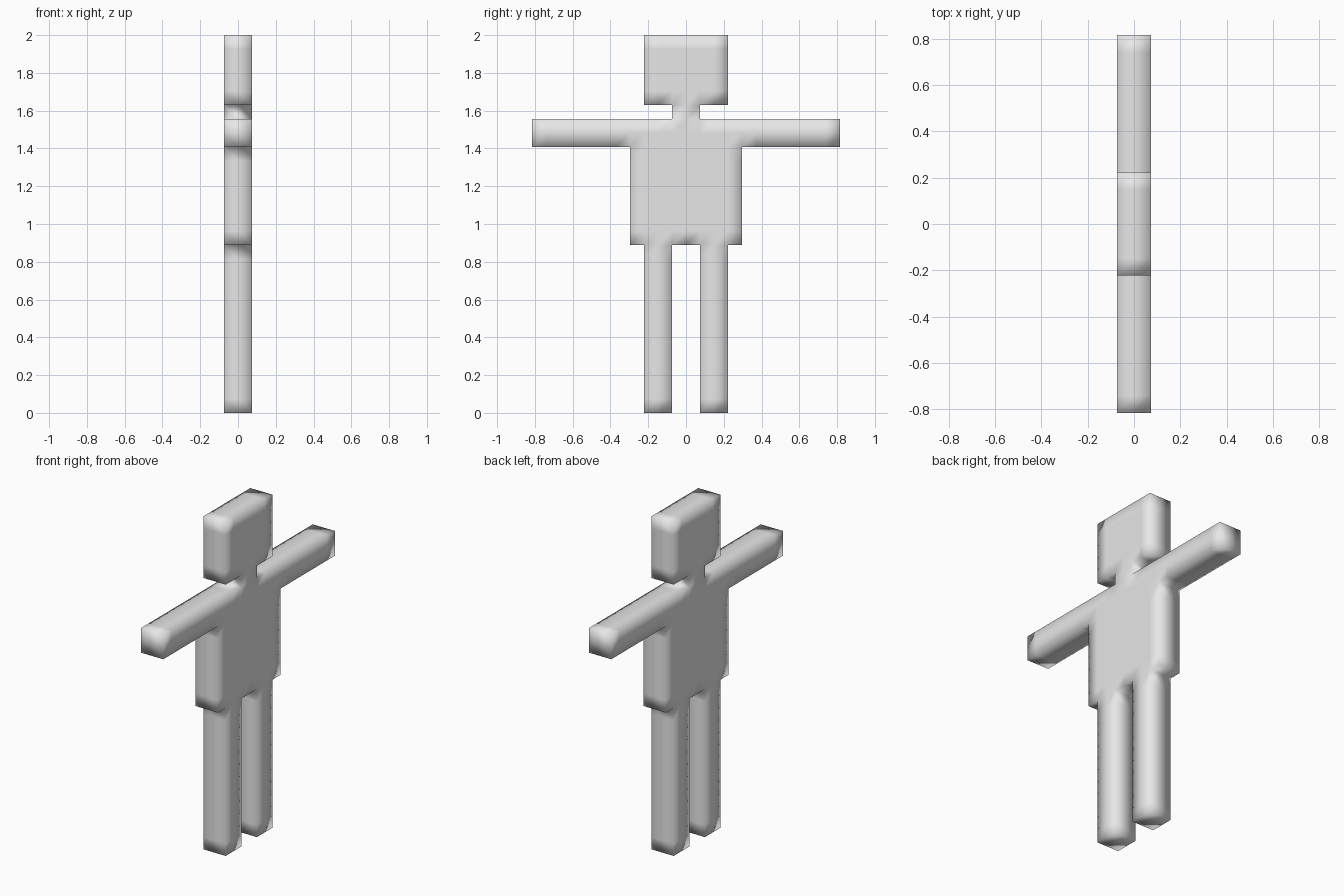
import bpy, bmesh
from mathutils import Vector
from itertools import product

if "Cube" in bpy.data.objects:
    bpy.data.objects.remove(bpy.data.objects["Cube"])

U = 2 / 27  # block size: the figure is 27 blocks tall and 2 blocks thick

# Body parts as block ranges: (y0, y1, z0, z1)
parts = {
    "left_leg": (-3, -1, 0, 12),
    "right_leg": (1, 3, 0, 12),
    "torso": (-4, 4, 12, 21),
    "arms": (-11, 11, 19, 21),
    "neck": (-1, 1, 21, 22),
    "head": (-3, 3, 22, 27),
}
solid = {c for y0, y1, z0, z1 in parts.values()
         for c in product((-1, 0), range(y0, y1), range(z0, z1))}

# One continuous skin: a quad wherever a block meets empty space
bm = bmesh.new()
verts = {}


def vert(p):
    key = tuple(p)
    if key not in verts:
        verts[key] = bm.verts.new(Vector(key) * U)
    return verts[key]


for cell in sorted(solid):
    for axis, side in product(range(3), (0, 1)):
        near = list(cell)
        near[axis] += 2 * side - 1
        if tuple(near) in solid:
            continue
        a, b = (axis + 1) % 3, (axis + 2) % 3
        ring = []
        for da, db in ((0, 0), (1, 0), (1, 1), (0, 1)):
            p = list(cell)
            p[axis] += side
            p[a] += da
            p[b] += db
            ring.append(vert(p))
        face = bm.faces.new(ring if side else ring[::-1])
        face.smooth = True

# Figure object with smooth shading across the blocky edges
mesh = bpy.data.meshes.new("figure")
bm.to_mesh(mesh)
bm.free()
grey = bpy.data.materials.new("light grey")
grey.diffuse_color = (0.8, 0.8, 0.8, 1)
grey.use_nodes = True
grey.node_tree.nodes["Principled BSDF"].inputs["Base Color"].default_value = grey.diffuse_color
mesh.materials.append(grey)
figure = bpy.data.objects.new("figure", mesh)
bpy.context.collection.objects.link(figure)
